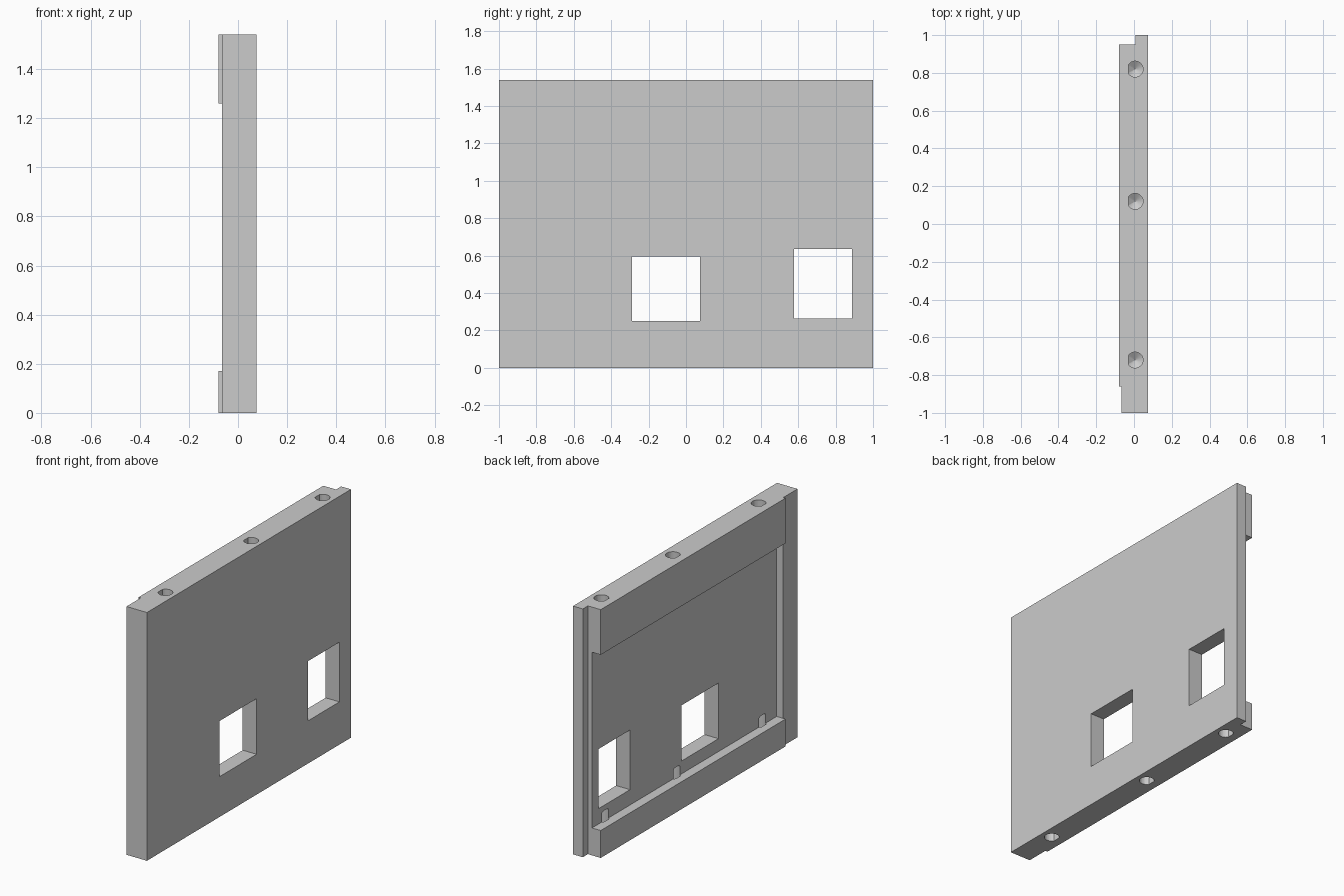
import bpy, bmesh, math

if "Cube" in bpy.data.objects:
    bpy.data.objects.remove(bpy.data.objects["Cube"], do_unlink=True)

HEIGHT = 1.54
HOLE_X, HOLE_R, HOLE_FLAT = 0.006, 0.042, -0.03
HOLE_DEPTH, TIP = 0.225, 0.027

grey = bpy.data.materials.new("plain grey")
grey.use_nodes = True
grey.diffuse_color = (0.6, 0.6, 0.6, 1)
grey.node_tree.nodes["Principled BSDF"].inputs["Base Color"].default_value = (0.6, 0.6, 0.6, 1)


def finish(name, bm):
    bmesh.ops.recalc_face_normals(bm, faces=bm.faces)
    mesh = bpy.data.meshes.new(name)
    bm.to_mesh(mesh)
    bm.free()
    mesh.materials.append(grey)
    obj = bpy.data.objects.new(name, mesh)
    bpy.context.collection.objects.link(obj)
    return obj


def prism(name, outline, z0, z1):
    bm = bmesh.new()
    base = bm.faces.new([bm.verts.new((x, y, z0)) for x, y in outline])
    top = bmesh.ops.extrude_face_region(bm, geom=[base])["geom"]
    moved = [g for g in top if isinstance(g, bmesh.types.BMVert)]
    bmesh.ops.translate(bm, verts=moved, vec=(0, 0, z1 - z0))
    return finish(name, bm)


def box(name, x0, x1, y0, y1, z0, z1):
    return prism(name, [(x0, y0), (x1, y0), (x1, y1), (x0, y1)], z0, z1)


def dowel_cutter(y, end_z, inward):
    """Flat-sided drill shape with a conical tip."""
    bm = bmesh.new()
    rings = []
    for z in (end_z - 0.1 * inward, end_z + HOLE_DEPTH * inward):
        ring = []
        for i in range(32):
            a = math.tau * (i + 0.5) / 32
            x = HOLE_X + HOLE_R * math.cos(a)
            if x < HOLE_FLAT:
                continue
            ring.append(bm.verts.new((x, y + HOLE_R * math.sin(a), z)))
        half = math.sqrt(HOLE_R ** 2 - (HOLE_FLAT - HOLE_X) ** 2)
        # Flat side corners sit midway round the ring
        split = len(ring) // 2
        ring[split:split] = [bm.verts.new((HOLE_FLAT, y + s * half, z)) for s in (1, -1)]
        rings.append(ring)
    tip = bm.verts.new((HOLE_X, y, end_z + (HOLE_DEPTH + TIP) * inward))
    bm.faces.new(rings[0])
    n = len(rings[0])
    for i in range(n):
        j = (i + 1) % n
        bm.faces.new((rings[0][i], rings[0][j], rings[1][j], rings[1][i]))
        bm.faces.new((rings[1][i], rings[1][j], tip))
    return finish("dowel_cutter", bm)


# Panel with rebated vertical edges
panel = prism("wall_panel", [
    (0.075, -1), (0.075, 1), (0.008, 1), (0.008, 0.95),
    (-0.08, 0.95), (-0.08, -0.86), (-0.065, -0.86), (-0.065, -1)], 0, HEIGHT)

# Recess between the rails, two windows, and dowel holes in both ends
cutters = [
    box("recess_cutter", -0.2, -0.02, -0.86, 1.1, 0.17, 1.26),
    box("middle_window_cutter", -0.3, 0.3, -0.29, 0.075, 0.25, 0.595),
    box("end_window_cutter", -0.3, 0.3, 0.577, 0.887, 0.265, 0.635),
]
for y in (-0.72, 0.12, 0.82):
    cutters += [dowel_cutter(y, 0, 1), dowel_cutter(y, HEIGHT, -1)]

for cutter in cutters:
    cutter.hide_render = True
    mod = panel.modifiers.new("cut", "BOOLEAN")
    mod.operation = "DIFFERENCE"
    mod.solver = "EXACT"
    mod.object = cutter

# Bake the cuts and discard the cutters
bpy.context.view_layer.update()
graph = bpy.context.evaluated_depsgraph_get()
result = bpy.data.meshes.new_from_object(panel.evaluated_get(graph))
panel.modifiers.clear()
panel.data = result
result.materials.clear()
result.materials.append(grey)
for poly in result.polygons:
    poly.material_index = 0
for cutter in cutters:
    bpy.data.objects.remove(cutter, do_unlink=True)
